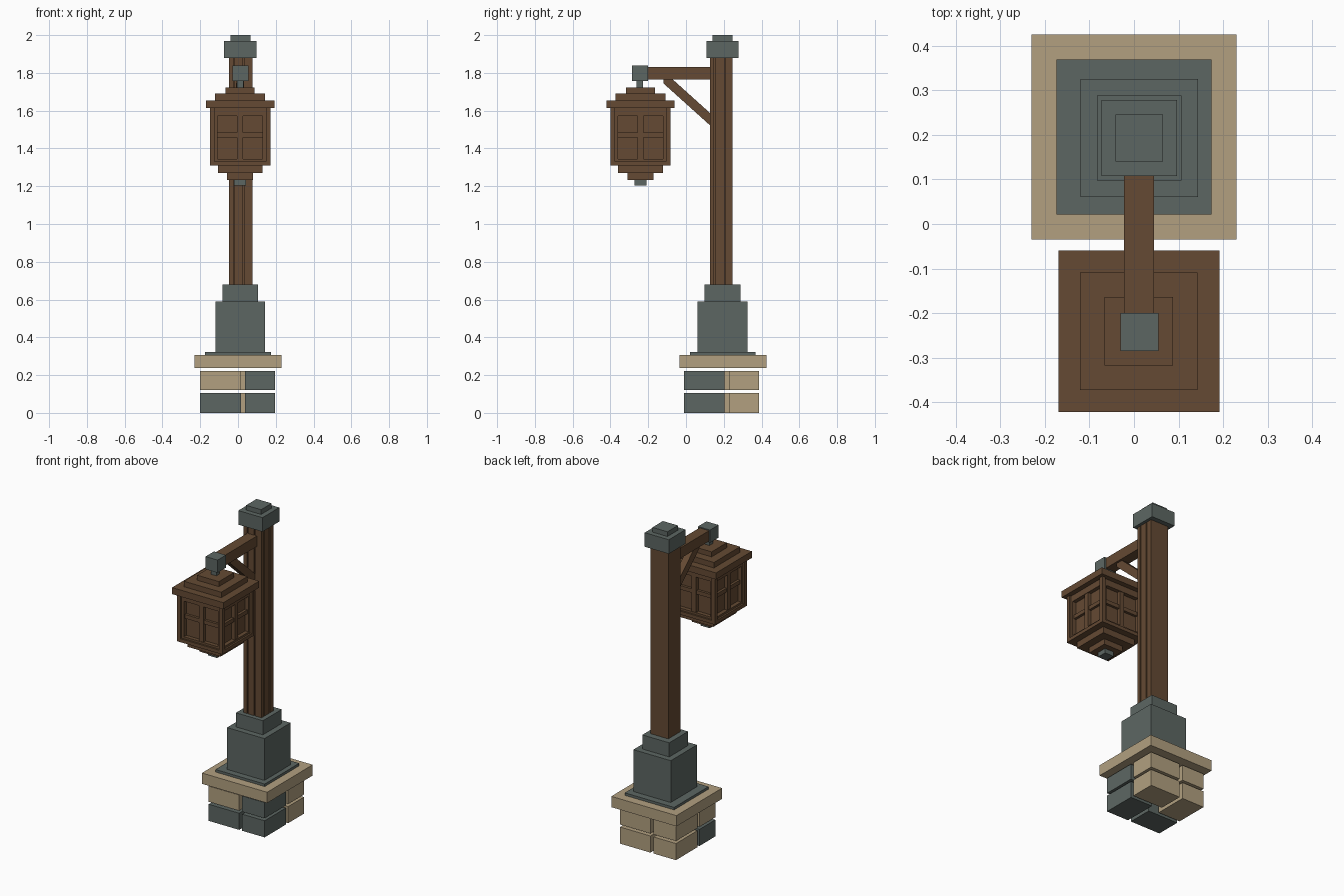
import bpy, bmesh, math
from mathutils import Matrix, Vector

if "Cube" in bpy.data.objects:
    bpy.data.objects.remove(bpy.data.objects["Cube"])


def material(name, rgb):
    m = bpy.data.materials.new(name)
    m.diffuse_color = (*rgb, 1)
    m.use_nodes = True
    m.node_tree.nodes["Principled BSDF"].inputs["Base Color"].default_value = m.diffuse_color
    return m


WOOD = material("brown wood", (0.128, 0.068, 0.033))
GREY = material("grey stone", (0.108, 0.134, 0.124))
TAN = material("tan stone", (0.445, 0.352, 0.216))


def finish(name, bm, mat):
    bmesh.ops.recalc_face_normals(bm, faces=bm.faces)
    me = bpy.data.meshes.new(name)
    bm.to_mesh(me)
    bm.free()
    me.materials.append(mat)
    ob = bpy.data.objects.new(name, me)
    bpy.context.collection.objects.link(ob)
    return ob


def add_box(bm, x, y, z):
    lo, hi = Vector((x[0], y[0], z[0])), Vector((x[1], y[1], z[1]))
    mat = Matrix.Translation((lo + hi) / 2) @ Matrix.Diagonal((*(hi - lo), 1))
    return bmesh.ops.create_cube(bm, size=1, matrix=mat)["verts"]


def box(name, x, y, z, mat):
    bm = bmesh.new()
    add_box(bm, x, y, z)
    return finish(name, bm, mat)


def tier(name, cx, cy, half, z0, z1, mat):
    return box(name, (cx - half, cx + half), (cy - half, cy + half), (z0, z1), mat)


# Pinwheel of four bricks in two courses, with open joints
for course, (z0, z1) in enumerate([(0, 0.106), (0.122, 0.222)]):
    front_left = GREY if course == 0 else TAN
    box("brick_front_left", (-0.2, 0.015), (-0.01, 0.15), (z0, z1), front_left)
    box("brick_front_right", (0.037, 0.195), (-0.01, 0.205), (z0, z1), GREY)
    box("brick_back_right", (-0.02, 0.195), (0.227, 0.387), (z0, z1), TAN)
    box("brick_back_left", (-0.2, -0.042), (0.172, 0.387), (z0, z1), TAN)

# Slab and stepped pedestal
PX, PY = 0.012, 0.193
tier("slab", 0, 0.195, 0.23, 0.238, 0.307, TAN)
tier("plinth_plate", 0, 0.195, 0.174, 0.307, 0.323, GREY)
tier("pedestal", PX, PY, 0.132, 0.323, 0.59, GREY)
tier("pedestal_collar", PX, PY, 0.095, 0.59, 0.68, GREY)

# Post with raised planks on its front and right faces
box("post", (-0.048, 0.07), (0.135, 0.247), (0.68, 1.88), WOOD)
for a, b in [(-0.048, -0.024), (-0.018, 0.025), (0.031, 0.07)]:
    box("front_plank", (a, b), (0.126, 0.135), (0.68, 1.88), WOOD)
for a, b in [(0.126, 0.148), (0.154, 0.203), (0.209, 0.247)]:
    box("side_plank", (0.07, 0.078), (a, b), (0.68, 1.88), WOOD)

# Post cap
tier("post_cap", PX, PY, 0.085, 1.88, 1.97, GREY)
tier("post_cap_top", PX, PY, 0.053, 1.97, 2.0, GREY)

# Arm, end cap and hanger
box("arm", (-0.023, 0.045), (-0.2, 0.13), (1.765, 1.832), WOOD)
box("arm_end_cap", (-0.03, 0.055), (-0.285, -0.2), (1.757, 1.838), GREY)
box("hanger", (-0.006, 0.03), (-0.262, -0.228), (1.715, 1.757), GREY)

# Diagonal brace
bm = bmesh.new()
profile = [(-0.12, 1.765), (-0.12, 1.745), (0.13, 1.52), (0.13, 1.585), (-0.07, 1.765)]
face = bm.faces.new([bm.verts.new((-0.01, y, z)) for y, z in profile])
ext = bmesh.ops.extrude_face_region(bm, geom=[face])["geom"]
bmesh.ops.translate(bm, vec=(0.042, 0, 0),
                    verts=[v for v in ext if isinstance(v, bmesh.types.BMVert)])
finish("brace", bm, WOOD)

# Lantern roof and base tiers
LX, LY = 0.011, -0.241
for name, half, z0, z1, mat in [
    ("roof_top", 0.077, 1.69, 1.722, WOOD),
    ("roof_middle", 0.132, 1.655, 1.69, WOOD),
    ("roof_eave", 0.181, 1.613, 1.655, WOOD),
    ("lantern_core", 0.124, 1.33, 1.613, WOOD),
    ("lantern_floor", 0.16, 1.31, 1.332, WOOD),
    ("base_upper", 0.118, 1.27, 1.31, WOOD),
    ("base_lower", 0.068, 1.234, 1.27, WOOD),
    ("base_finial", 0.032, 1.205, 1.234, GREY),
]:
    tier(name, LX, LY, half, z0, z1, mat)

# Lantern walls: corner post, window frame and crossed bars, repeated on four sides
def four_sides(name, boxes):
    bm = bmesh.new()
    for k in range(4):
        turn = Matrix.Translation((LX, LY, 0)) @ Matrix.Rotation(k * math.pi / 2, 4, "Z")
        for b in boxes:
            bmesh.ops.transform(bm, matrix=turn, verts=add_box(bm, *b))
    finish(name, bm, WOOD)


four_sides("lantern_corner_posts", [((-0.16, -0.136), (-0.16, -0.136), (1.33, 1.613))])
depth = (-0.149, -0.12)
four_sides("window_frames", [
    ((-0.14, -0.12), depth, (1.33, 1.613)),
    ((0.12, 0.14), depth, (1.33, 1.613)),
    ((-0.12, 0.12), depth, (1.33, 1.345)),
    ((-0.12, 0.12), depth, (1.572, 1.613)),
])
four_sides("window_bars", [
    ((-0.016, 0.016), (-0.146, -0.12), (1.345, 1.572)),
    ((-0.12, 0.12), (-0.14, -0.12), (1.459, 1.484)),
])
